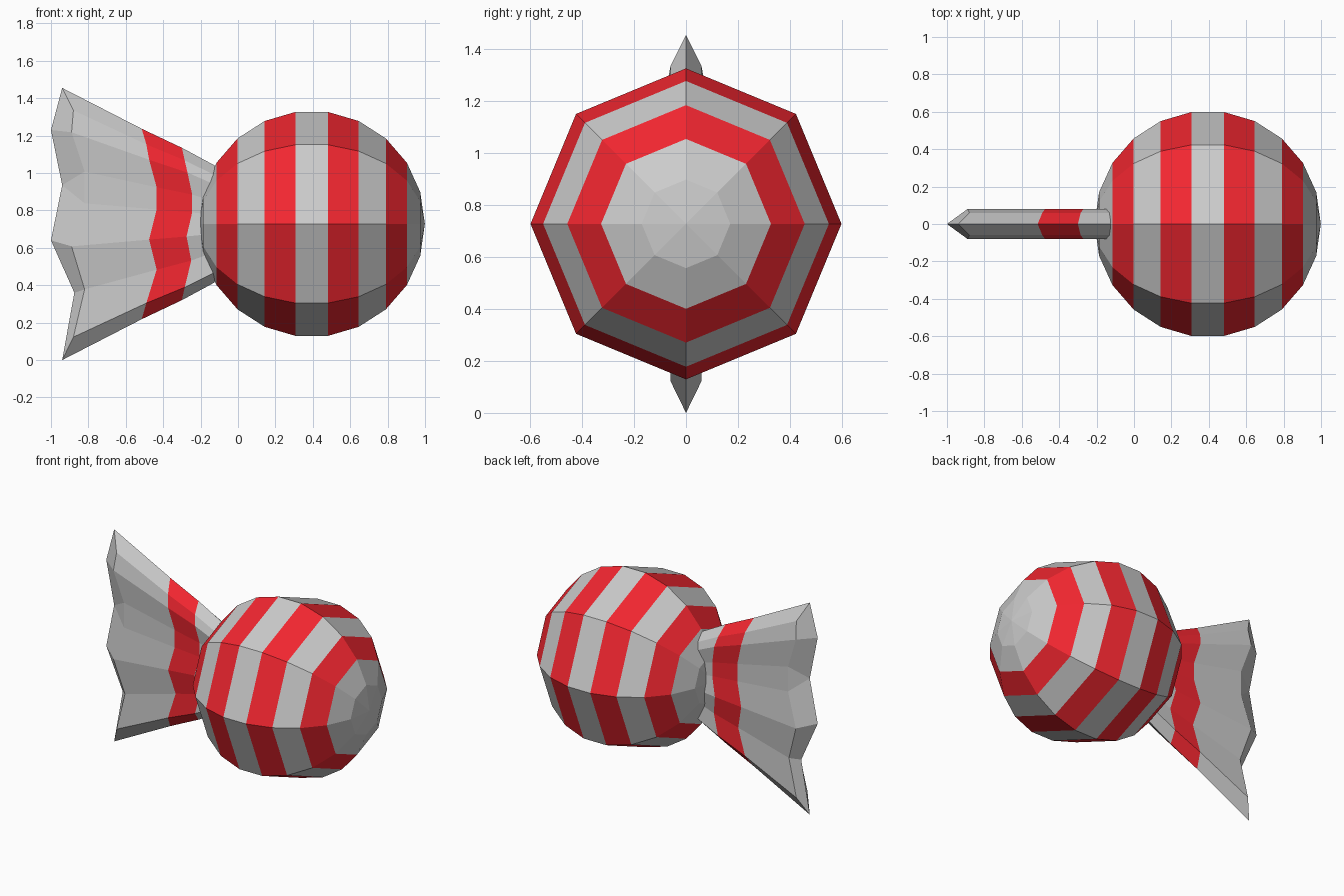
import bpy, bmesh, math
from mathutils import Matrix

if "Cube" in bpy.data.objects:
    bpy.data.objects.remove(bpy.data.objects["Cube"])

def material(name, color):
    m = bpy.data.materials.new(name)
    m.diffuse_color = color
    m.use_nodes = True
    m.node_tree.nodes["Principled BSDF"].inputs["Base Color"].default_value = m.diffuse_color
    return m

GREY = material("wrapper_grey", (0.8, 0.8, 0.8, 1))
RED = material("stripe_red", (0.9, 0.02, 0.03, 1))
MID_Z = 0.728

def finish(bm, name):
    bmesh.ops.recalc_face_normals(bm, faces=bm.faces)
    mesh = bpy.data.meshes.new(name)
    bm.to_mesh(mesh)
    bm.free()
    mesh.materials.append(GREY)
    mesh.materials.append(RED)
    obj = bpy.data.objects.new(name, mesh)
    bpy.context.collection.objects.link(obj)

# Striped ball: eight-sided sphere with its poles along x
R, CX, BANDS = 0.605, 0.394, 11
bm = bmesh.new()
bmesh.ops.create_uvsphere(bm, u_segments=8, v_segments=BANDS, radius=R,
                          matrix=Matrix.Rotation(math.pi / 2, 4, 'Y'))
for f in bm.faces:
    polar = math.acos(max(-1, min(1, f.normal.x)))
    f.material_index = int(int(polar / math.pi * BANDS) in (2, 4, 6, 8))
bmesh.ops.translate(bm, verts=bm.verts, vec=(CX, 0, MID_Z))
finish(bm, "candy_ball")

# Pleated wrapper tail: nine fan rows from top ridge to bottom ridge
row_z = [0.727, 0.607, 0.49, 0.28, 0.11, -0.12, -0.35, -0.605, -0.728]
row_y = [0, 0.06, 0.08, 0.065, 0.065, 0.08, 0.055, 0.06, 0]
stations = [  # scale of the fan, x of each row
    (0.43, [-0.125] * 9),
    (0.56, [-0.30, -0.285, -0.27, -0.245, -0.245, -0.275, -0.25, -0.285, -0.30]),
    (0.70, [-0.515, -0.49, -0.475, -0.435, -0.435, -0.475, -0.435, -0.49, -0.515]),
    (1.00, [-0.94, -0.88, -0.89, -0.82, -0.82, -0.89, -0.82, -0.88, -0.94]),
]
bm = bmesh.new()
ridges = [{r: bm.verts.new((xs[r], 0, MID_Z + s * row_z[r])) for r in (0, 8)}
          for s, xs in stations]
# Ragged outer edge on the centre plane
edge = [bm.verts.new((x, 0, z)) for x, z in
        ((-1.0, 1.23), (-0.94, 0.935), (-1.0, 0.64), (-0.875, 0.36))]
top, bottom = ridges[-1][0], ridges[-1][8]
tips = [top, top, edge[0], edge[1], edge[1], edge[2], edge[3], bottom, bottom]

def face(verts, mat=0):
    verts = list(dict.fromkeys(verts))
    if len(verts) > 2:
        bm.faces.new(verts).material_index = mat

for side in (-1, 1):
    grid = []
    for (s, xs), ridge in zip(stations, ridges):
        grid.append([ridge[r] if r in ridge else
                     bm.verts.new((xs[r], side * row_y[r], MID_Z + s * row_z[r]))
                     for r in range(9)])
    for i in range(3):
        for r in range(8):
            face((grid[i][r], grid[i][r + 1], grid[i + 1][r + 1], grid[i + 1][r]),
                 int(i == 1))
    for r in range(8):
        face((grid[3][r], grid[3][r + 1], tips[r + 1], tips[r]))
    # Closed root, buried against the ball
    face(grid[0])
finish(bm, "wrapper_tail")
